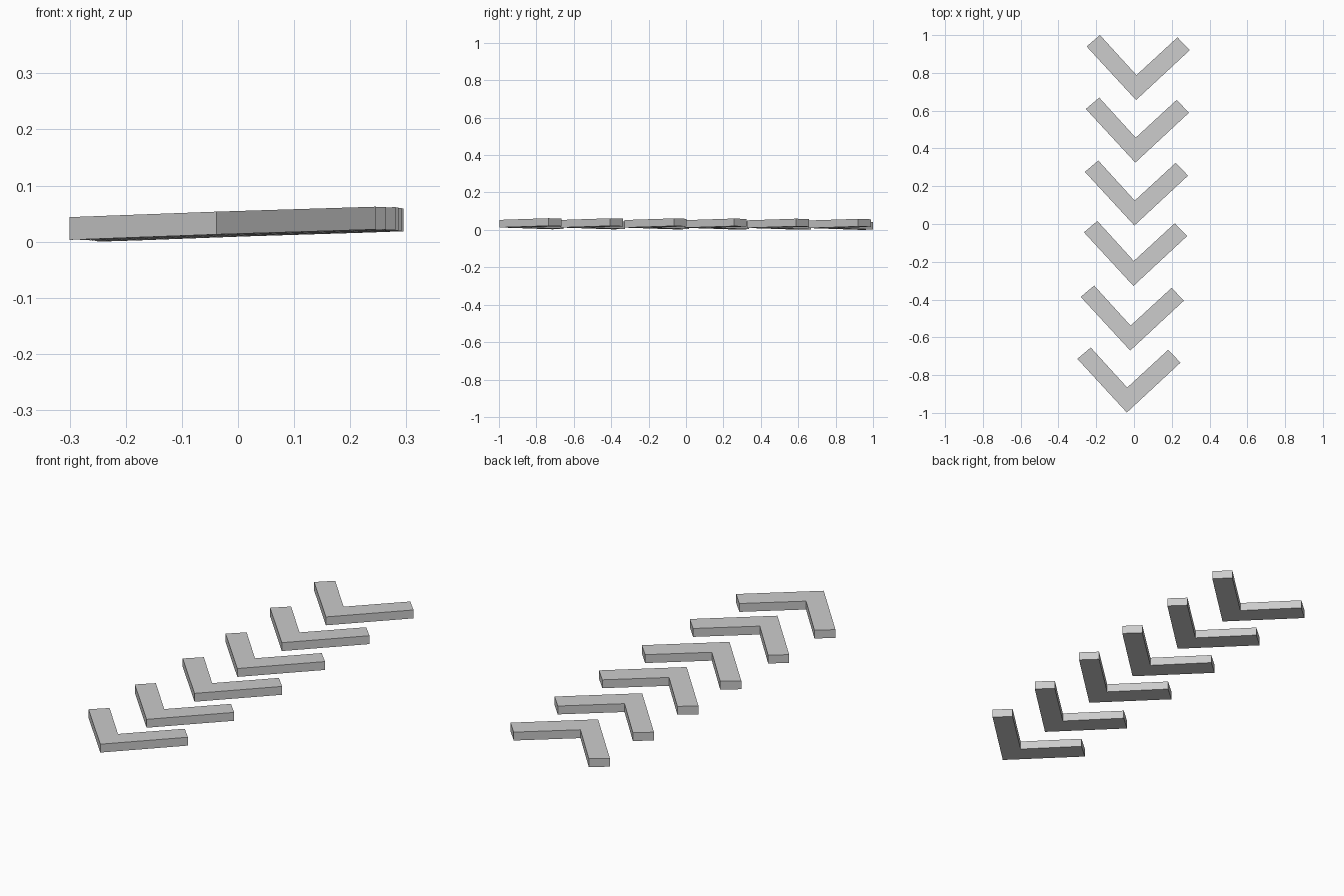
import bpy, bmesh

if "Cube" in bpy.data.objects:
    bpy.data.objects.remove(bpy.data.objects["Cube"])

THICK = 0.0405
# V-shaped outline of the rearmost chevron, seen from above
OUTLINE = [(-0.251, 0.940), (0.011, 0.656), (0.295, 0.920),
           (0.230, 0.988), (0.013, 0.788), (-0.180, 1.0)]
# Position of each chevron along the slightly uneven row
OFFSETS = [(0, 0), (-0.004, -0.331), (-0.009, -0.664),
           (-0.014, -0.984), (-0.031, -1.326), (-0.049, -1.654)]


def plane_z(x, y):
    """Underside of the gently tilted row."""
    return 0.0113 + 0.034 * x - 0.003 * y


def chevron(name, dx, dy):
    bm = bmesh.new()
    verts = [bm.verts.new((x + dx, y + dy, plane_z(x + dx, y + dy)))
             for x, y in OUTLINE]
    base = bm.faces.new(verts)
    # Thicken the outline into a slab
    top = bmesh.ops.extrude_face_region(bm, geom=[base], use_keep_orig=True)
    top_verts = [g for g in top["geom"] if isinstance(g, bmesh.types.BMVert)]
    bmesh.ops.translate(bm, verts=top_verts, vec=(0, 0, THICK))
    bmesh.ops.recalc_face_normals(bm, faces=bm.faces)
    mesh = bpy.data.meshes.new(name)
    bm.to_mesh(mesh)
    bm.free()
    bpy.context.collection.objects.link(bpy.data.objects.new(name, mesh))


# Row of six arrow markers
for i, (dx, dy) in enumerate(OFFSETS):
    chevron(f"chevron_{i + 1}", dx, dy)
